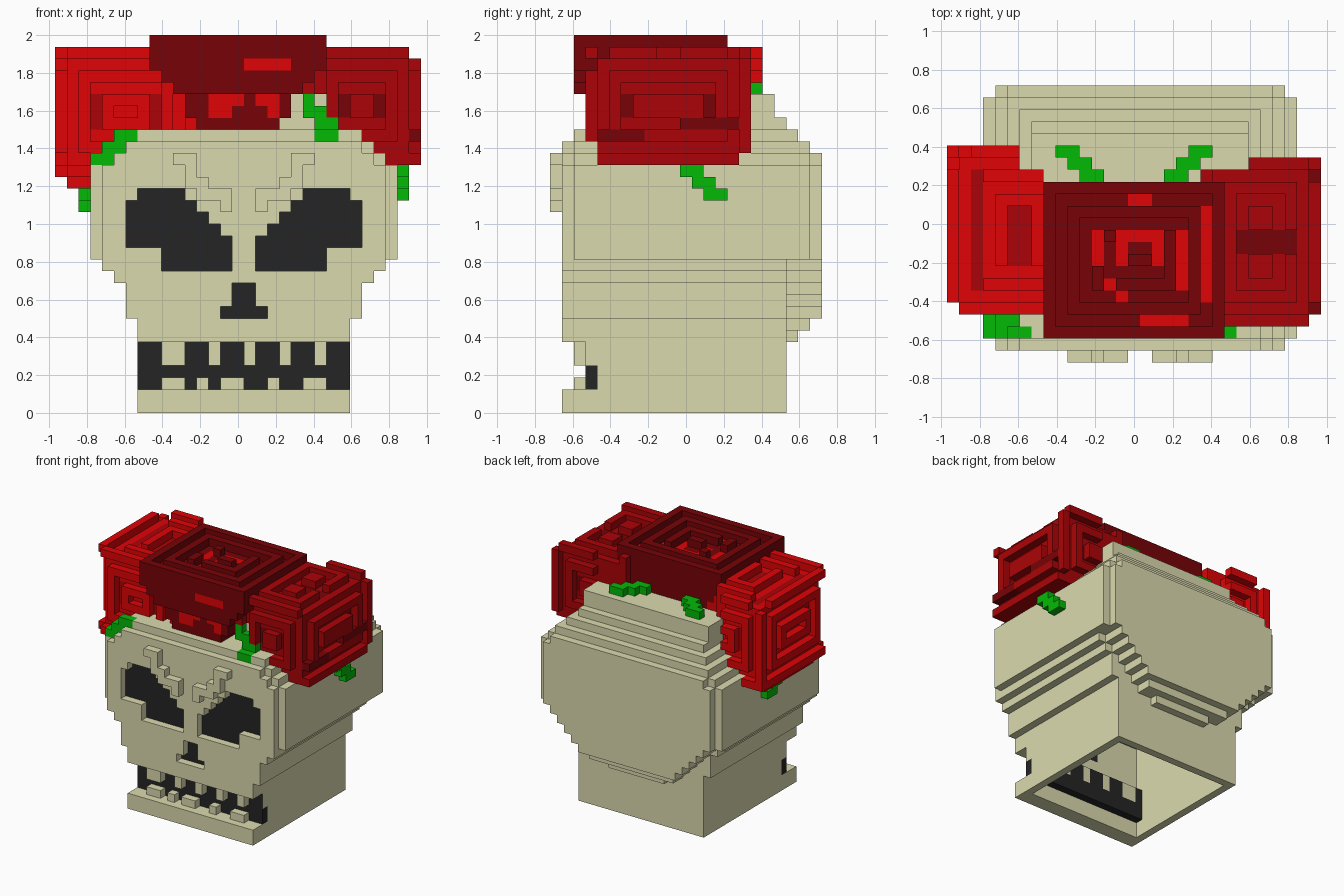
import bpy
import bmesh

old = bpy.data.objects.get("Cube")
if old:
    bpy.data.objects.remove(old, do_unlink=True)

V = 1 / 16                      # edge of one block
CELLS = {}                      # (i, j, k) -> (part, colour)
DARK_FRONT = set()              # bone blocks whose front face is charcoal
COLOURS = {
    "bone": (0.71, 0.70, 0.43),
    "charcoal": (0.018, 0.018, 0.018),
    "bright red": (0.74, 0.001, 0.002),
    "mid red": (0.41, 0.001, 0.002),
    "deep red": (0.187, 0.001, 0.002),
    "leaf green": (0.001, 0.49, 0.002),
}


def region(x, y, z):
    return [(i, j, k) for i in range(*x) for j in range(*y) for k in range(*z)]


def fill(part, colour, x, y, z):
    for c in region(x, y, z):
        CELLS[c] = (part, colour)


def carve(x, y, z):
    for c in region(x, y, z):
        CELLS.pop(c, None)


def mirrored(x):
    return [x, (32 - x[1], 32 - x[0])]


# Jaw block
fill("jaw", "bone", (7, 25), (1, 20), (0, 8))

# Cranium, layer by layer with stepped corners
INSET = {8: 3, 9: 3, 10: 3, 11: 2, 12: 1, 21: 1, 22: 2, 23: 3, 24: 4, 25: 4, 26: 4}
BACK = {6: 21, 7: 22, 22: 22, 23: 21, 24: 20, 25: 19, 26: 19}
BULGE = {6: 4, 7: 6, 8: 7, 9: 8, 10: 9, 11: 10, 12: 11}
for k in range(6, 27):
    s = INSET.get(k, 0)
    back = BACK.get(k, 23)
    if k >= 8:
        front = 6 if k > 23 else 2
        fill("cranium", "bone", (3 + s, 29 - s), (front, min(20, back)), (k, k + 1))
        if k < 23:
            t = s + (k > 12)
            fill("cranium", "bone", (3 + t, 29 - t), (1, 2), (k, k + 1))
    for j in range(20, back):
        half = min(13 - s - (j == 22), BULGE.get(k, 13)) if k > 7 else BULGE[k]
        fill("cranium", "bone", (16 - half, 16 + half), (j, j + 1), (k, k + 1))

# Hollow underside
carve((8, 24), (3, 19), (0, 12))

# Mouth slot, dark backing and teeth
carve((7, 25), (1, 3), (2, 6))
fill("mouth", "charcoal", (7, 25), (3, 4), (2, 4))
fill("mouth", "charcoal", (8, 24), (3, 4), (4, 6))
for i in (7, 24):
    DARK_FRONT.update(region((i, i + 1), (3, 4), (4, 6)))
for x in [(9, 11), (13, 14), (16, 17), (19, 20), (22, 23)]:
    fill("upper_teeth", "bone", x, (2, 4), (4, 6))
for x in [(9, 11), (12, 13), (14, 16), (18, 19), (21, 23)]:
    fill("lower_teeth", "bone", x, (2, 3), (2, 3))


# Sunken dark openings: eyes and nose
def socket(part, x, k):
    carve(x, (1, 2), (k, k + 1))
    fill(part, "charcoal", x, (2, 3), (k, k + 1))


for k in range(12, 19):
    row = (9, 15) if k < 14 else (6 + (k == 18), 29 - k)
    for x in mirrored(row):
        socket("eye_sockets", x, k)
for k in range(8, 11):
    socket("nose", (14, 18) if k == 8 else (15, 17), k)

# Raised brows
for k, row in zip(range(17, 22), [(14, 15), (12, 15), (11, 13), (11, 12), (10, 12)]):
    for x in mirrored(row):
        fill("brows", "bone", x, (0, 1), (k, k + 1))


# Roses: boxes with concentric square grooves cut into chosen faces
def rose(part, colour, accent, box, faces, keep):
    body = {c for c in region(*box) if keep(*c)}
    grooves, floors = set(), set()
    for axis, side in faces:
        u, v = [a for a in range(3) if a != axis]
        surface = box[axis][0] if side < 0 else box[axis][1] - 1
        for c in body:
            if c[axis] != surface:
                continue
            du = min(c[u] - box[u][0], box[u][1] - 1 - c[u])
            dv = min(c[v] - box[v][0], box[v][1] - 1 - c[v])
            ring = min(du, dv)
            if ring % 2:
                grooves.add(c)
                if du < dv and ring == 3 and axis < 2:
                    under = list(c)
                    under[axis] -= side
                    floors.add(tuple(under))
    for c in body - grooves:
        if c[2] < 24 and c in CELLS:
            continue
        CELLS[c] = (part, accent if c in floors else colour)


# Coloured patches sunk one block into the top of a rose
def sunk_top(part, colour, top, patches):
    for x, y in patches:
        carve(x, y, (top - 1, top))
        fill(part, colour, x, y, (top - 2, top - 1))


rose("right_rose", "bright red", "mid red", ((0, 12), (4, 18), (20, 31)),
     [(0, -1), (1, -1), (1, 1), (2, 1)],
     lambda i, j, k: (i < 8 or j < 15) and (i < 6 or j < 16) and i + j > 4
     and not (k == 30 and i < 2 and j > 15))
fill("right_rose", "bright red", (1, 3), (6, 16), (19, 20))
sunk_top("right_rose", "mid red", 31, [((2, 3), (6, 16)), ((5, 7), (8, 13))])

rose("left_rose", "mid red", "deep red", ((21, 31), (3, 17), (21, 31)),
     [(0, 1), (1, -1), (1, 1), (2, 1)],
     lambda i, j, k: (i > 24 or j < 16) and i + k < 60 and i - j < 27
     and (k > 21 or 3 < j < 16) and (i > 22 or k > 26))
fill("left_rose", "deep red", (30, 31), (4, 8), (23, 24))
fill("left_rose", "deep red", (30, 31), (11, 16), (24, 25))
sunk_top("left_rose", "deep red", 31, [((24, 29), (9, 11))])

TAPER = {24: 3, 25: 4, 26: 4, 27: 5, 28: 6}
rose("middle_rose", "deep red", "deep red", ((8, 23), (2, 15), (24, 32)),
     [(2, 1)],
     lambda i, j, k: abs(i - 15) <= TAPER.get(k, 7) and j >= (2 if k > 26 else 3))
sunk_top("middle_rose", "bright red", 32, [
    ((12, 13), (8, 11)), ((19, 20), (6, 11)), ((21, 22), (5, 13)), ((16, 20), (3, 4)),
    ((14, 18), (10, 11)), ((14, 15), (8, 10)), ((17, 18), (8, 10)), ((15, 17), (13, 14)),
    ((13, 14), (6, 7)), ((14, 15), (5, 6)),
])

# Bright petals showing on the front of the middle rose
fill("middle_rose", "bright red", (16, 20), (2, 3), (29, 30))
for x, k in [((13, 16), 26), ((17, 19), 26), ((13, 15), 25), ((18, 19), 25)]:
    fill("middle_rose", "bright red", x, (3, 4), (k, k + 1))

# Leaves
LEAVES = [
    ((3, 5), (2, 4), 21), ((4, 6), (2, 4), 22), ((5, 7), (2, 3), 23),
    ((22, 24), (2, 3), 23), ((22, 24), (3, 4), 24), ((21, 23), (3, 4), 25), ((21, 22), (3, 4), 26),
    ((29, 30), (11, 13), 20), ((29, 30), (12, 14), 19), ((29, 30), (13, 15), 18),
    ((2, 3), (11, 13), 18), ((2, 3), (12, 14), 17),
    ((9, 11), (17, 18), 27), ((10, 12), (16, 17), 27), ((11, 13), (15, 16), 27),
    ((20, 22), (17, 18), 27), ((19, 21), (16, 17), 27), ((18, 20), (15, 16), 27),
]
for x, y, k in LEAVES:
    fill("leaves", "leaf green", x, y, (k, k + 1))

# Materials
MATS = {}
for name, rgb in COLOURS.items():
    m = bpy.data.materials.new(name)
    m.use_nodes = True
    m.diffuse_color = (*rgb, 1)
    bsdf = next(n for n in m.node_tree.nodes if n.type == "BSDF_PRINCIPLED")
    bsdf.inputs["Base Color"].default_value = (*rgb, 1)
    MATS[name] = m
NAMES = list(COLOURS)


# Turn each part's blocks into a mesh of its exposed faces
def build(part):
    mesh = bpy.data.meshes.new(part)
    for m in MATS.values():
        mesh.materials.append(m)
    bm = bmesh.new()
    verts = {}

    def vert(p):
        if p not in verts:
            verts[p] = bm.verts.new((p[0] * V - 15.5 * V, p[1] * V - 11.5 * V, p[2] * V))
        return verts[p]

    for c, (p, col) in CELLS.items():
        if p != part:
            continue
        for axis in range(3):
            u, v = (axis + 1) % 3, (axis + 2) % 3
            for side in (0, 1):
                n = list(c)
                n[axis] += 2 * side - 1
                if tuple(n) in CELLS:
                    continue
                loop = []
                for a, b in [(0, 0), (1, 0), (1, 1), (0, 1)]:
                    q = list(c)
                    q[axis] += side
                    q[u] += a
                    q[v] += b
                    loop.append(vert(tuple(q)))
                face = bm.faces.new(loop if side else loop[::-1])
                dark = c in DARK_FRONT and axis == 1 and side == 0
                face.material_index = NAMES.index("charcoal" if dark else col)
    bm.to_mesh(mesh)
    bm.free()
    bpy.context.scene.collection.objects.link(bpy.data.objects.new(part, mesh))


for part in sorted({p for p, _ in CELLS.values()}):
    build(part)
